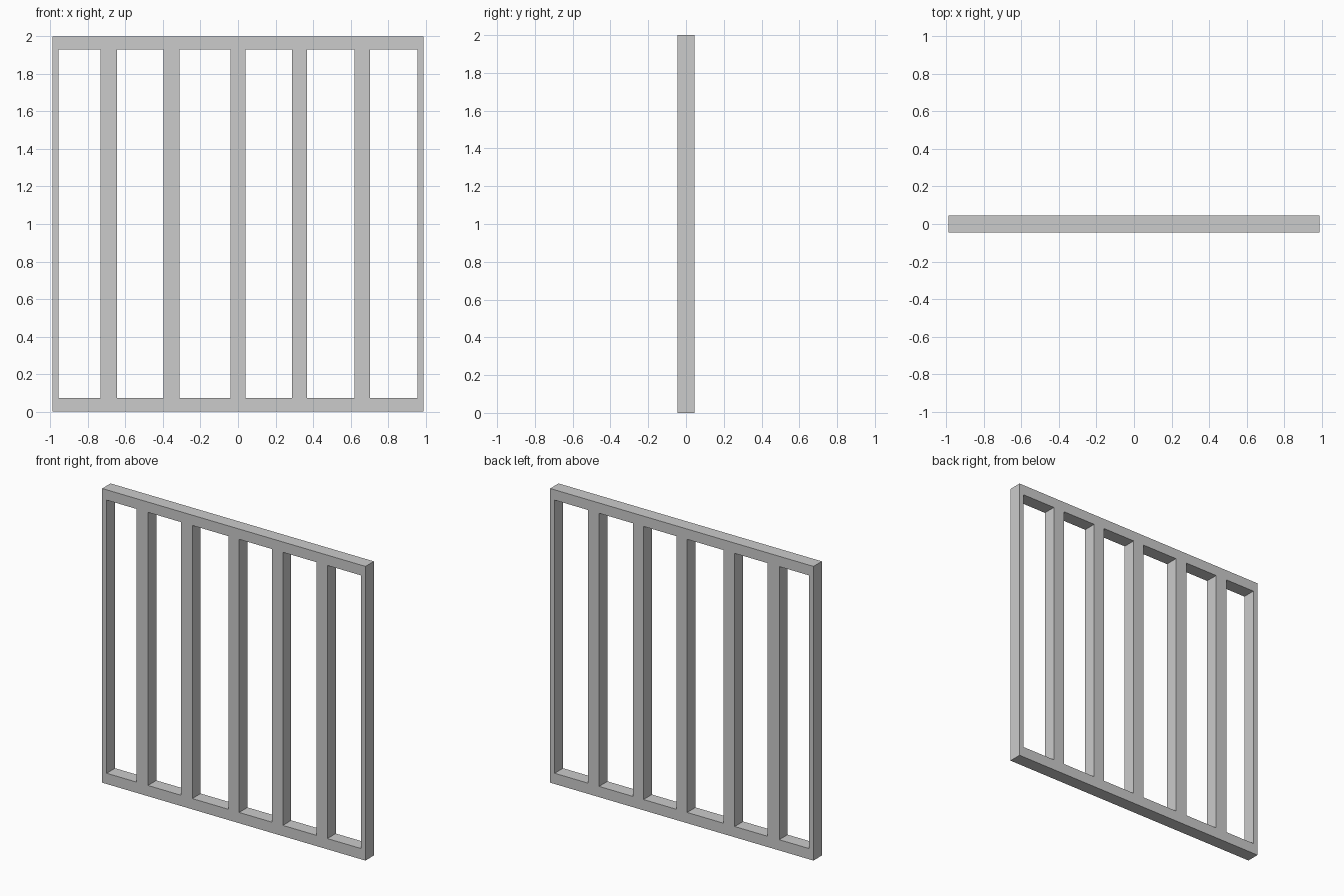
import bpy
import bmesh
from math import pi

if "Cube" in bpy.data.objects:
    bpy.data.objects.remove(bpy.data.objects["Cube"])

HALF_W, HEIGHT, DEPTH = 0.99, 2.0, 0.09
RAIL_TOP, RAIL_BOTTOM = 1.93, 0.073

# Edges of the openings between the studs (left, right)
OPENINGS = [(-0.956, -0.733), (-0.646, -0.398), (-0.312, -0.04),
            (0.04, 0.288), (0.369, 0.622), (0.704, 0.956)]


def add_rect(curve, x0, x1, z0, z1):
    """Add a closed rectangle outline to a flat curve."""
    spline = curve.splines.new('POLY')
    spline.points.add(3)
    for p, (x, z) in zip(spline.points, [(x0, z0), (x1, z0), (x1, z1), (x0, z1)]):
        p.co = (x, z, 0, 1)
    spline.use_cyclic_u = True


# Front profile: outer frame with the openings as holes, extruded to depth
curve = bpy.data.curves.new("stud_frame", 'CURVE')
curve.dimensions = '2D'
curve.fill_mode = 'BOTH'
curve.extrude = DEPTH / 2
add_rect(curve, -HALF_W, HALF_W, 0, HEIGHT)
for left, right in OPENINGS:
    add_rect(curve, left, right, RAIL_BOTTOM, RAIL_TOP)

# Stand the profile upright and turn it into a clean mesh
frame = bpy.data.objects.new("stud_frame", curve)
bpy.context.collection.objects.link(frame)
frame.rotation_euler.x = pi / 2
bpy.context.view_layer.objects.active = frame
frame.select_set(True)
bpy.ops.object.convert(target='MESH')
frame = bpy.context.object
bpy.ops.object.transform_apply(rotation=True)

bm = bmesh.new()
bm.from_mesh(frame.data)
bmesh.ops.remove_doubles(bm, verts=bm.verts, dist=0.0005)
bmesh.ops.recalc_face_normals(bm, faces=bm.faces)
for f in bm.faces:
    f.smooth = False
bm.to_mesh(frame.data)
bm.free()
